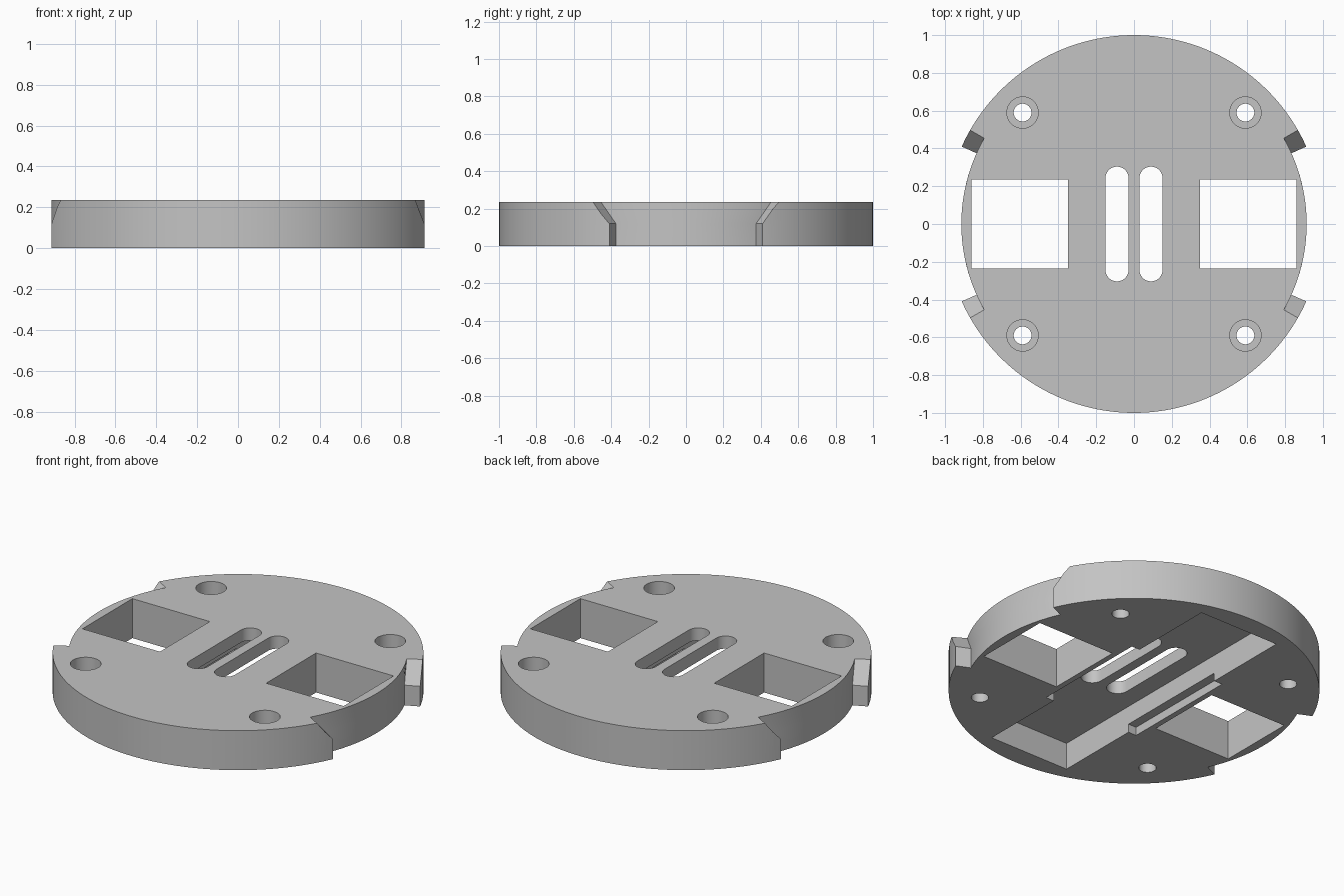
import bpy, bmesh
from math import cos, sin, radians, pi

if "Cube" in bpy.data.objects:
    bpy.data.objects.remove(bpy.data.objects["Cube"], do_unlink=True)

HEIGHT = 0.235
OVER = 0.1          # how far cutters poke out of the body
POCKET_TOP = 0.16

grey = bpy.data.materials.new("plain_grey")
grey.use_nodes = True
grey.diffuse_color = (0.55, 0.55, 0.55, 1)
grey.node_tree.nodes["Principled BSDF"].inputs["Base Color"].default_value = (0.55, 0.55, 0.55, 1)


def arc(r, a0, a1, n, cx=0, cy=0):
    return [(cx + r * cos(a0 + (a1 - a0) * i / n), cy + r * sin(a0 + (a1 - a0) * i / n))
            for i in range(n + 1)]


def circle(r, n, cx=0, cy=0):
    return arc(r, 0, 2 * pi, n, cx, cy)[:-1]


def rect(x0, x1, y):
    return [(x0, -y), (x1, -y), (x1, y), (x0, y)]


def slot(cx, r, y):
    return arc(r, 0, pi, 16, cx, y) + arc(r, pi, 2 * pi, 16, cx, -y)


def sector(centre, half):
    a, b = centre - radians(half), centre + radians(half)
    return arc(1.2, a, b, 32) + arc(0.914, b, a, 32)


def loft(name, layers):
    """Solid through stacked outlines given as (z, points)."""
    bm = bmesh.new()
    rings = [[bm.verts.new((x, y, z)) for x, y in pts] for z, pts in layers]
    for low, high in zip(rings, rings[1:]):
        for i in range(len(low)):
            j = (i + 1) % len(low)
            bm.faces.new((low[i], low[j], high[j], high[i]))
    bm.faces.new(rings[0][::-1])
    bm.faces.new(rings[-1])
    bmesh.ops.recalc_face_normals(bm, faces=bm.faces)
    mesh = bpy.data.meshes.new(name)
    bm.to_mesh(mesh)
    bm.free()
    mesh.materials.append(grey)
    obj = bpy.data.objects.new(name, mesh)
    bpy.context.collection.objects.link(obj)
    return obj


def prism(name, pts, z0=-OVER, z1=HEIGHT + OVER):
    return loft(name, [(z0, pts), (z1, pts)])


# Round plate
plate = prism("round_plate", circle(1, 160), 0, HEIGHT)

# Underside pocket and the shallow step along its long walls
cutters = [
    prism("pocket_cutter", rect(-0.263, 0.263, 0.88), z1=POCKET_TOP),
    prism("step_cutter", rect(-0.317, 0.317, 0.36), z1=0.05),
]

for side in (-1, 1):
    # Square windows and long slots
    x0, x1 = sorted((side * 0.35, side * 0.86))
    cutters.append(prism("window_cutter", rect(x0, x1, 0.235)))
    cutters.append(prism("slot_cutter", slot(side * 0.09, 0.061, 0.243)))
    # Side recesses whose ends slope outward toward the top
    mid = 0 if side > 0 else pi
    cutters.append(loft("recess_cutter", [
        (-OVER, sector(mid, 24.2)), (0.12, sector(mid, 24.2)),
        (HEIGHT, sector(mid, 29.8)), (HEIGHT + OVER, sector(mid, 34.7))]))
    # Counterbored screw holes
    for end in (-1, 1):
        cx, cy = side * 0.59, end * 0.59
        cutters.append(prism("hole_cutter", circle(0.047, 40, cx, cy)))
        cutters.append(prism("counterbore_cutter", circle(0.083, 48, cx, cy), z0=0.1))

# Carve the plate, then drop the cutters
bpy.ops.object.select_all(action="DESELECT")
plate.select_set(True)
bpy.context.view_layer.objects.active = plate
for cutter in cutters:
    cutter.hide_render = True
    mod = plate.modifiers.new("carve", "BOOLEAN")
    mod.operation = "DIFFERENCE"
    mod.solver = "EXACT"
    mod.object = cutter
    bpy.ops.object.modifier_apply(modifier=mod.name)
    bpy.data.objects.remove(cutter, do_unlink=True)

plate.data.materials.clear()
plate.data.materials.append(grey)
for face in plate.data.polygons:
    face.material_index = 0
bpy.ops.object.shade_smooth_by_angle(angle=radians(25))
